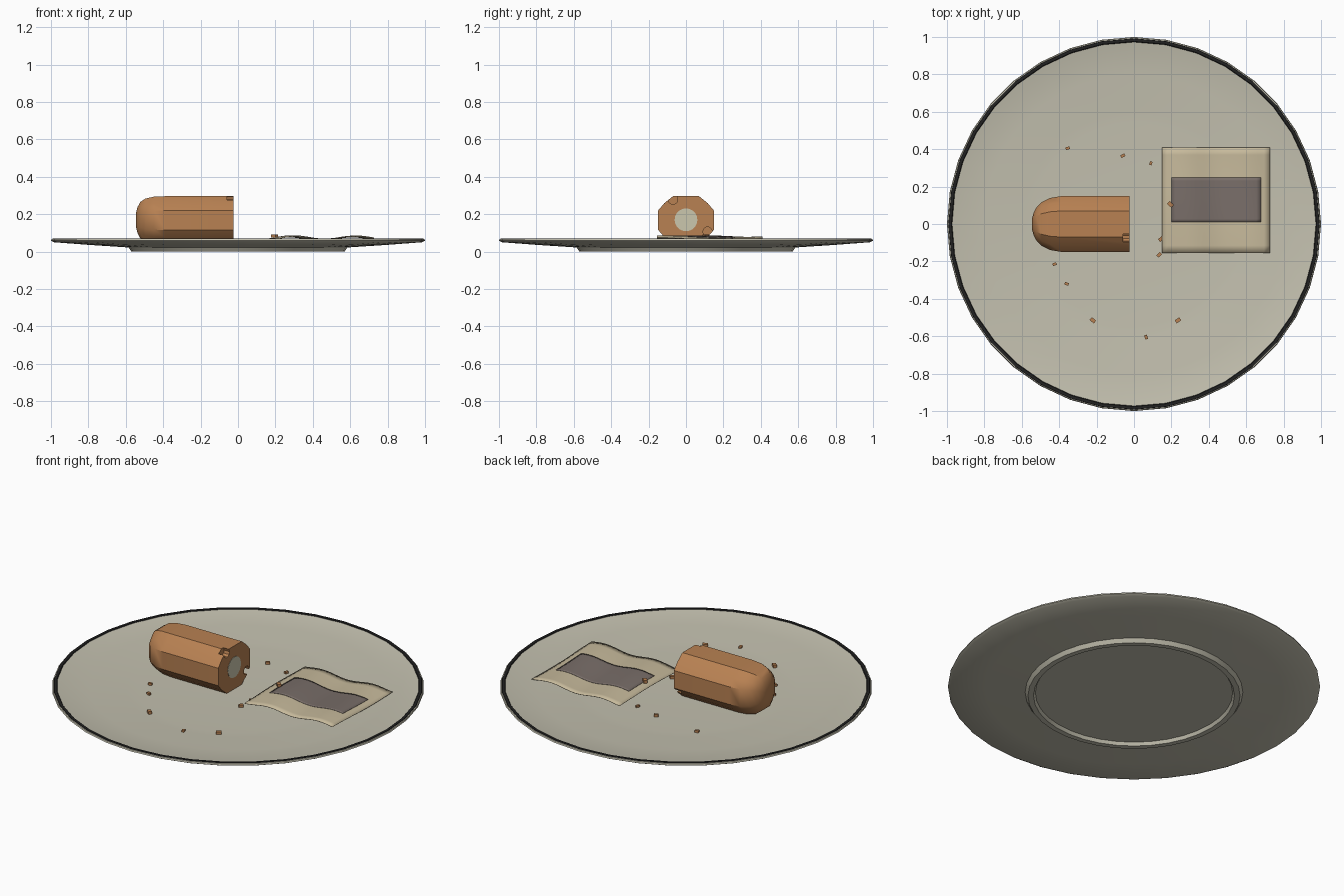
import bpy, bmesh, math, random
from mathutils import Matrix, Vector

if "Cube" in bpy.data.objects:
    bpy.data.objects.remove(bpy.data.objects["Cube"])

random.seed(4)


def mat(name, *rgb):
    m = bpy.data.materials.new(name)
    m.diffuse_color = (*rgb, 1)
    m.use_nodes = True
    m.node_tree.nodes["Principled BSDF"].inputs["Base Color"].default_value = m.diffuse_color
    return m


CERAMIC = mat("ceramic", .55, .53, .43)
DARK = mat("dark_rim", .015, .015, .015)
SPONGE = mat("sponge", .48, .22, .085)
CREAM = mat("cream", .60, .57, .42)
PAPER = mat("paper", .57, .49, .33)
INK = mat("print", .19, .155, .14)


def make(name, bm, m, smooth=None, fix=True):
    if fix:
        bmesh.ops.recalc_face_normals(bm, faces=bm.faces)
    me = bpy.data.meshes.new(name)
    bm.to_mesh(me)
    bm.free()
    ob = bpy.data.objects.new(name, me)
    bpy.context.collection.objects.link(ob)
    me.materials.append(m)
    if smooth:
        bpy.ops.object.select_all(action='DESELECT')
        ob.select_set(True)
        bpy.context.view_layer.objects.active = ob
        bpy.ops.object.shade_smooth_by_angle(angle=math.radians(smooth))
    return ob


def lathe(name, profile, m, sides=36, closed=False):
    bm = bmesh.new()
    vs = [bm.verts.new((r, 0, z)) for r, z in profile]
    pairs = list(zip(vs, vs[1:])) + ([(vs[-1], vs[0])] if closed else [])
    es = [bm.edges.new(p) for p in pairs]
    bmesh.ops.spin(bm, geom=vs + es, cent=(0, 0, 0), axis=(0, 0, 1),
                   angle=2 * math.pi, steps=sides, use_duplicate=False)
    bmesh.ops.remove_doubles(bm, verts=bm.verts, dist=1e-4)
    return make(name, bm, m, 30)


# plate with a foot ring, and its dark painted rim
lathe("plate", [(0, .018), (.53, .018), (.54, 0), (.57, 0), (.585, .022),
                (.8, .036), (.985, .05), (1, .058), (.997, .066), (.985, .07),
                (.97, .066), (.8, .055), (.6, .043), (.54, .04), (0, .04)], CERAMIC)
lathe("plate_rim_band", [(.972, .066), (.976, .0705), (.991, .0705), (.993, .066)],
      DARK, closed=True)

# sponge cake: rounded block swept along x, domed at the back
CZ = .168
half = [(.07, .128), (.115, .092), (.149, .052), (.149, -.052), (.115, -.092), (.07, -.128)]
section = half + [(-y, z) for y, z in reversed(half)]
rings = [(-.025, 1, 1), (-.39, 1, 1), (-.45, .93, .98), (-.495, .78, .9),
         (-.522, .59, .76), (-.537, .4, .55), (-.545, .2, .3)]
bm = bmesh.new()
loops = [[bm.verts.new((x, y * sy, CZ + z * sz)) for y, z in section] for x, sy, sz in rings]
n = len(section)
for a, b in zip(loops, loops[1:]):
    for i in range(n):
        bm.faces.new((a[i], a[(i + 1) % n], b[(i + 1) % n], b[i]))
bm.faces.new(loops[0])
bm.faces.new(loops[-1])
cake = make("snack_cake", bm, SPONGE, 35)


def x_cylinder(bm, x, y, z, r, depth, seg):
    bmesh.ops.create_cone(bm, cap_ends=True, segments=seg, radius1=r, radius2=r, depth=depth,
                          matrix=Matrix.Translation((x, y, z)) @ Matrix.Rotation(math.pi / 2, 4, 'Y'))


# bite notches in the cut end
bm = bmesh.new()
x_cylinder(bm, -.025, -.07, .278, .026, .07, 10)
x_cylinder(bm, -.025, .115, .107, .025, .07, 10)
cutter = make("bite_cutter", bm, SPONGE)
mod = cake.modifiers.new("bites", 'BOOLEAN')
mod.operation = 'DIFFERENCE'
mod.solver = 'EXACT'
mod.object = cutter
cutter.hide_render = True
cutter.hide_set(True)

# cream core shown at the cut end
bm = bmesh.new()
x_cylinder(bm, -.033, 0, .17, .061, .02, 20)
make("cream_filling", bm, CREAM, 30)


# crumpled wrapper and its printed panel
def wave(x, y):
    return (.073 + .009 * math.cos(2 * math.pi * (x - .29) / .33 + 1.2 * (y - .1))
            + .004 * math.sin(9 * y + 4 * x))


def sheet(name, x0, x1, y0, y1, lift, m):
    bm = bmesh.new()
    bmesh.ops.create_grid(bm, x_segments=18, y_segments=14, size=.5)
    for v in bm.verts:
        x, y = x0 + (v.co.x + .5) * (x1 - x0), y0 + (v.co.y + .5) * (y1 - y0)
        v.co = Vector((x, y, wave(x, y) + lift))
    ob = make(name, bm, m, 40, fix=False)
    s = ob.modifiers.new("thickness", 'SOLIDIFY')
    s.thickness = .002
    return ob


sheet("wrapper", .15, .727, -.155, .41, 0, PAPER)
sheet("wrapper_print", .2, .68, .01, .248, .0015, INK)

# scattered crumbs
spots = [(-.355, .405), (-.06, .365), (.09, .325), (.195, .105), (.145, -.08), (.135, -.165),
         (-.425, -.215), (-.36, -.32), (-.22, -.515), (.235, -.515), (.065, -.605)]
bm = bmesh.new()
for x, y in spots:
    s = random.uniform(.016, .026)
    z = wave(x, y) if x > .16 and y > -.15 else .04
    bmesh.ops.create_cube(bm, size=s, matrix=Matrix.Translation((x, y, z + s * .35))
                          @ Matrix.Rotation(random.uniform(0, 3), 4, 'Z')
                          @ Matrix.Diagonal((1.2, .8, .7, 1)))
make("crumbs", bm, SPONGE)
